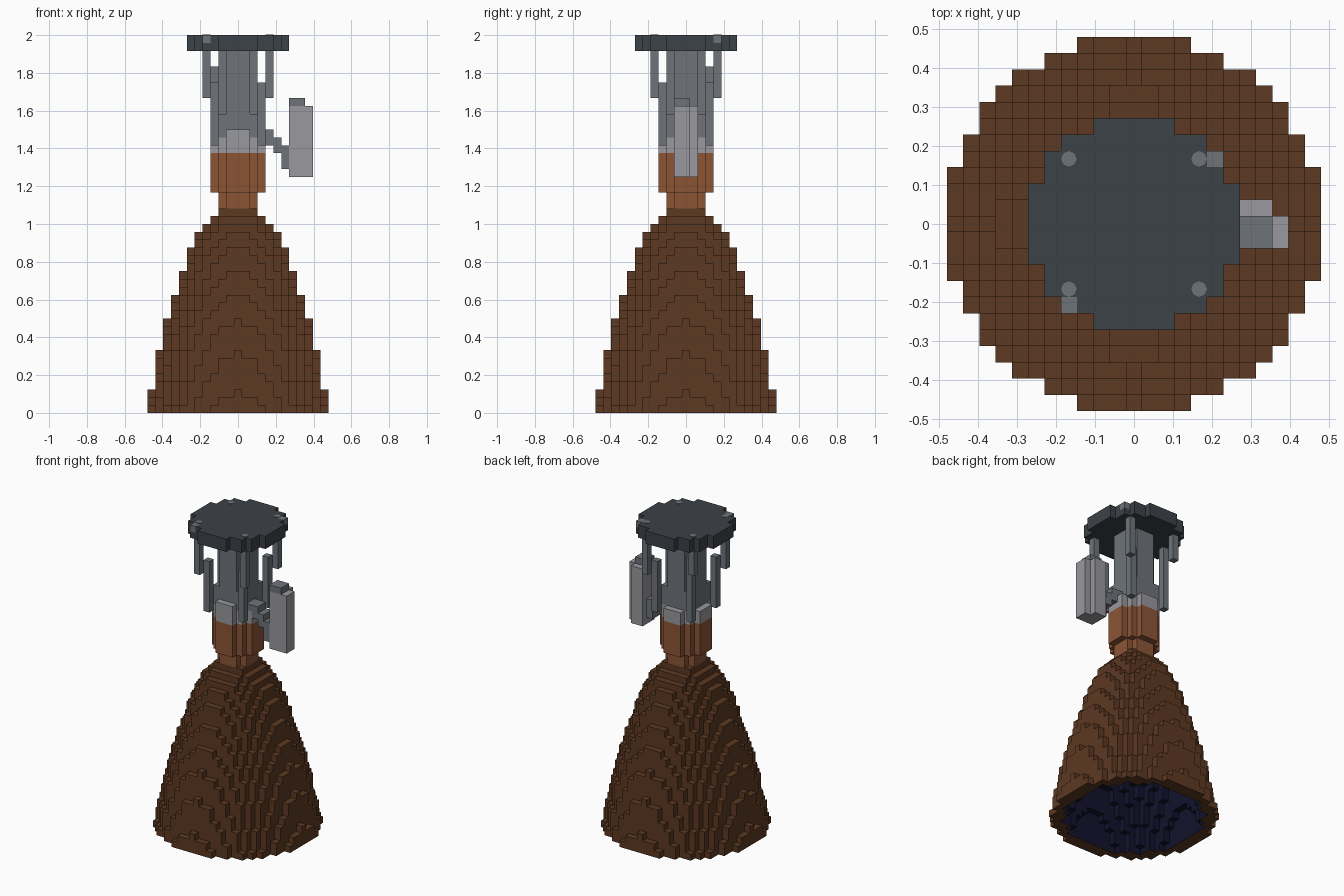
import bpy, bmesh
from mathutils import Vector

old = bpy.data.objects.get("Cube")
if old:
    bpy.data.objects.remove(old, do_unlink=True)

U = 2 / 48  # edge length of one block


def material(name, r, g, b):
    m = bpy.data.materials.new(name)
    m.use_nodes = True
    m.diffuse_color = (r, g, b, 1)
    m.node_tree.nodes["Principled BSDF"].inputs["Base Color"].default_value = (r, g, b, 1)
    return m


brown = material("dark brown", .107, .040, .015)
copper = material("copper", .262, .091, .036)
grey = material("mid grey", .156, .175, .195)
light = material("light grey", .314, .314, .342)
slate = material("slate", .045, .054, .065)
navy = material("navy lining", .006, .006, .025)

AXES = [Vector(v) for v in ((1, 0, 0), (0, 1, 0), (0, 0, 1))]


def blocks(name, cells, mats, lining=frozenset()):
    """Skin a set of grid cells; faces that touch the lining use the second material."""
    bm = bmesh.new()
    for c in cells:
        centre = Vector((c[0], c[1], c[2] + .5))
        for a in range(3):
            for s in (-1, 1):
                n = AXES[a] * s
                near = tuple(int(c[d] + n[d]) for d in range(3))
                if near in cells:
                    continue
                p, q = AXES[(a + 1) % 3] * .5, AXES[(a + 2) % 3] * (.5 * s)
                f = centre + n * .5
                face = bm.faces.new([bm.verts.new((f + v) * U)
                                     for v in (-p - q, p - q, p + q, q - p)])
                face.material_index = int(near in lining)
    bmesh.ops.remove_doubles(bm, verts=bm.verts, dist=U / 100)
    mesh = bpy.data.meshes.new(name)
    bm.to_mesh(mesh)
    bm.free()
    for m in mats:
        mesh.materials.append(m)
    ob = bpy.data.objects.new(name, mesh)
    bpy.context.collection.objects.link(ob)
    return ob


def disc(r, layers):
    n = range(-12, 13)
    return {(i, j, k) for k in layers for i in n for j in n
            if r > 0 and i * i + (j + .002) ** 2 <= r * r}


def box(xs, ys, zs):
    return {(i, j, k) for i in range(xs[0], xs[1] + 1)
            for j in range(ys[0], ys[1] + 1) for k in range(zs[0], zs[1] + 1)}


# Flared bell: height and radius pairs in blocks
PROFILE = [(0, 11.41), (2, 11.02), (7, 10.02), (11, 9.02), (14.4, 8), (17.4, 7),
           (20.4, 6), (22.4, 5), (23.4, 4.3), (24.4, 3.3), (26, 2.3)]


def bell_radius(k):
    for (k0, r0), (k1, r1) in zip(PROFILE, PROFILE[1:]):
        if k <= k1:
            return r0 + (r1 - r0) * (k - k0) / (k1 - k0)


outer, cavity = set(), set()
for k in range(26):
    outer |= disc(bell_radius(k), [k])
    if k < 24:
        cavity |= disc(bell_radius(k) - 1.5, [k])
blocks("nozzle_bell", outer - cavity, [brown, navy], cavity)

# Throat and combustion chamber
blocks("chamber", disc(2.3, range(26, 28)) | disc(3.4, range(28, 33)), [copper])

# Injector ring with a raised front housing
ring = disc(3.4, range(33, 35)) | box((-1, 1), (-3, -3), (33, 35))
blocks("injector_ring", ring, [light])

# Upper body
blocks("upper_body", disc(2.5, range(35, 46)), [grey])

# Mounting plate, with two strut ends showing at its rim
strut_ends = {(5, 4, 47), (-4, -5, 47)}
blocks("mounting_plate", disc(6.5, range(46, 48)) - strut_ends, [slate])
blocks("strut_ends", strut_ends, [grey])

# Four stepped struts and their caps on the plate
for sx, side in ((1, "left"), (-1, "right")):
    for sy, end in ((1, "back"), (-1, "front")):
        low = 40 if sx * sy > 0 or sx > 0 else 42
        strut = {(4 * sx, 4 * sy, k) for k in range(low, 46)}
        strut |= {(3 * sx, 3 * sy, k) for k in range(34, low + 2)}
        strut |= {(2 * sx, 2 * sy, k) for k in range(35, 38)}
        blocks(f"{end}_{side}_strut", strut, [grey])
        bpy.ops.mesh.primitive_cylinder_add(vertices=8, radius=.02, depth=.004,
                                            location=(4 * sx * U, 4 * sy * U, 2))
        cap = bpy.context.object
        cap.name = f"{end}_{side}_strut_cap"
        cap.data.materials.append(grey)

# Side canister, its lid, and the sloping feed pipe
blocks("canister", box((7, 9), (-1, 1), (30, 38)) - box((9, 9), (1, 1), (30, 38)), [light])
blocks("canister_lid", box((7, 8), (-1, 0), (39, 39)), [grey])
pipe = box((3, 3), (-1, 0), (35, 35)) | box((4, 4), (-1, 0), (34, 35))
pipe |= box((5, 5), (-1, 0), (33, 34)) | box((6, 6), (-1, 0), (31, 33))
blocks("feed_pipe", pipe, [grey])
